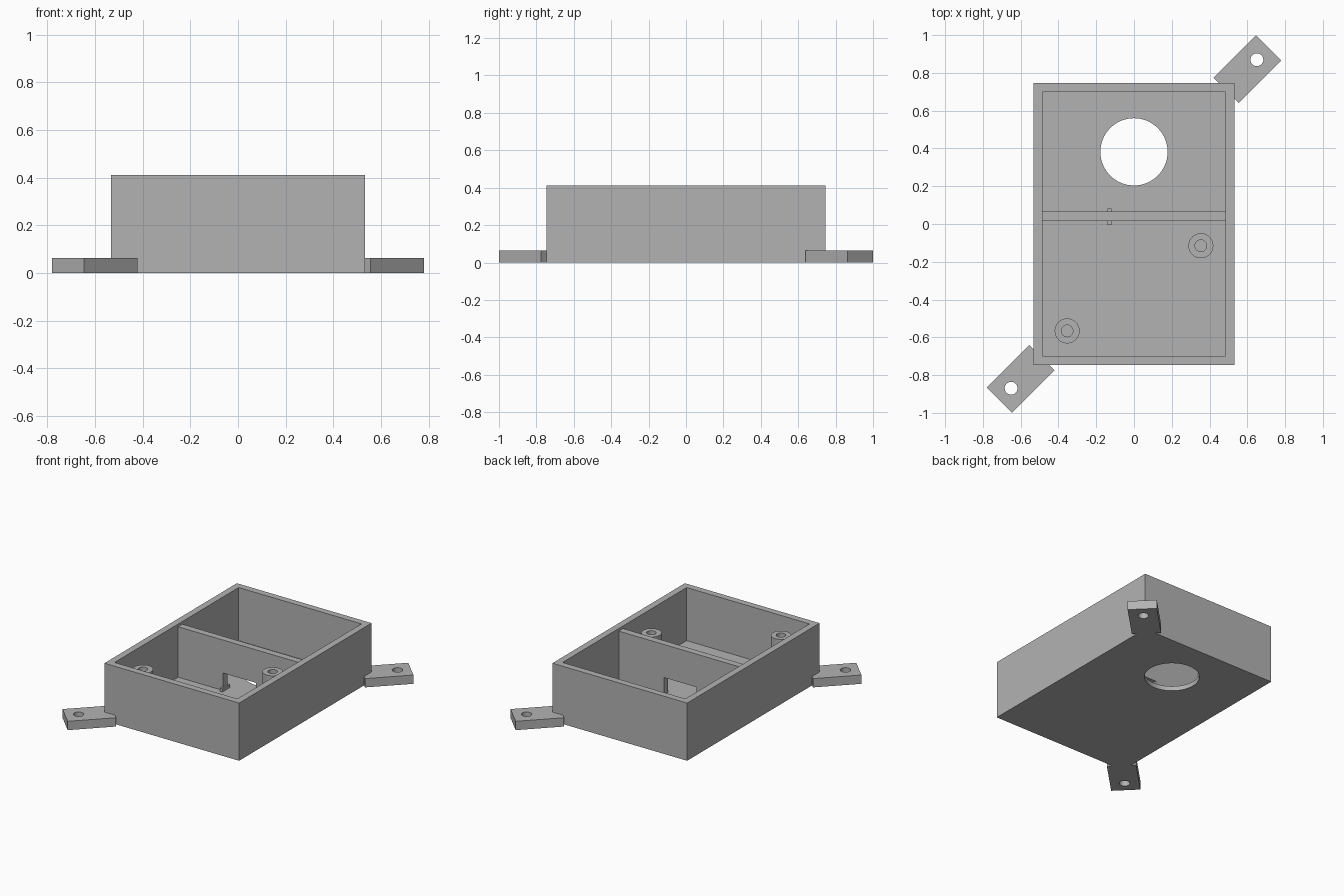
import bpy
import math
from mathutils import Matrix

if "Cube" in bpy.data.objects:
    bpy.data.objects.remove(bpy.data.objects["Cube"], do_unlink=True)

HALF_X, HALF_Y, HEIGHT = 0.532, 0.747, 0.412
WALL, FLOOR = 0.047, 0.033

grey = bpy.data.materials.new("plain_grey")
grey.use_nodes = True
colour = (0.45, 0.45, 0.45, 1)
grey.diffuse_color = colour
grey.node_tree.nodes["Principled BSDF"].inputs["Base Color"].default_value = colour


def finish(name):
    ob = bpy.context.object
    ob.name = name
    ob.data.materials.append(grey)
    return ob


def box(name, x, y, z):
    """Box from (min, max) pairs."""
    bpy.ops.mesh.primitive_cube_add(size=1)
    ob = finish(name)
    size = Matrix.Diagonal([b - a for a, b in (x, y, z)] + [1])
    ob.data.transform(Matrix.Translation([(a + b) / 2 for a, b in (x, y, z)]) @ size)
    return ob


def cylinder(name, x, y, z, radius, sides=48):
    bpy.ops.mesh.primitive_cylinder_add(vertices=sides, radius=radius, depth=z[1] - z[0])
    ob = finish(name)
    ob.data.transform(Matrix.Translation((x, y, sum(z) / 2)))
    return ob


def cut(ob, cutter):
    mod = ob.modifiers.new("cut", "BOOLEAN")
    mod.operation = "DIFFERENCE"
    mod.solver = "EXACT"
    mod.object = cutter
    bpy.context.view_layer.objects.active = ob
    bpy.ops.object.modifier_apply(modifier=mod.name)
    bpy.data.objects.remove(cutter, do_unlink=True)


def smooth(ob):
    bpy.ops.object.select_all(action="DESELECT")
    ob.select_set(True)
    bpy.context.view_layer.objects.active = ob
    bpy.ops.object.shade_smooth_by_angle(angle=math.radians(30))


# Open case with a round opening in its floor
case = box("case", (-HALF_X, HALF_X), (-HALF_Y, HALF_Y), (0, HEIGHT))
in_x, in_y = HALF_X - WALL, HALF_Y - WALL
cut(case, box("cavity", (-in_x, in_x), (-in_y, in_y), (FLOOR, 1)))
cut(case, cylinder("round_opening", 0, 0.382, (-0.1, 0.2), 0.178, 96))
smooth(case)

# Dividing wall with a cable window, and a small bar through the window
divider = box("divider", (-in_x - 0.01, in_x + 0.01), (0.017, 0.065), (0.01, 0.393))
cut(divider, box("window", (-0.13, 0.13), (-0.1, 0.2), (-0.1, 0.157)))
box("window_bar", (-0.14, -0.12), (-0.005, 0.083), (0.01, 0.055))

# Hollow screw posts
for name, x, y in (("left_post", 0.354, -0.115), ("right_post", -0.354, -0.566)):
    post = cylinder(name, x, y, (0.01, 0.348), 0.066)
    cut(post, cylinder("screw_hole", x, y, (FLOOR, 1), 0.031))
    smooth(post)

# Mounting lugs on opposite corners
for name, turn in (("back_left_lug", 45), ("front_right_lug", 225)):
    lug = box(name, (0.845, 1.163), (0.059 - 0.059, 0.19), (0, 0.063))
    lug.data.transform(Matrix.Translation((0, 0.06, 0)))
    cut(lug, cylinder("bolt_hole", 1.075, 0.155, (-0.1, 0.2), 0.034))
    lug.data.transform(Matrix.Rotation(math.radians(turn), 4, "Z"))
    smooth(lug)
